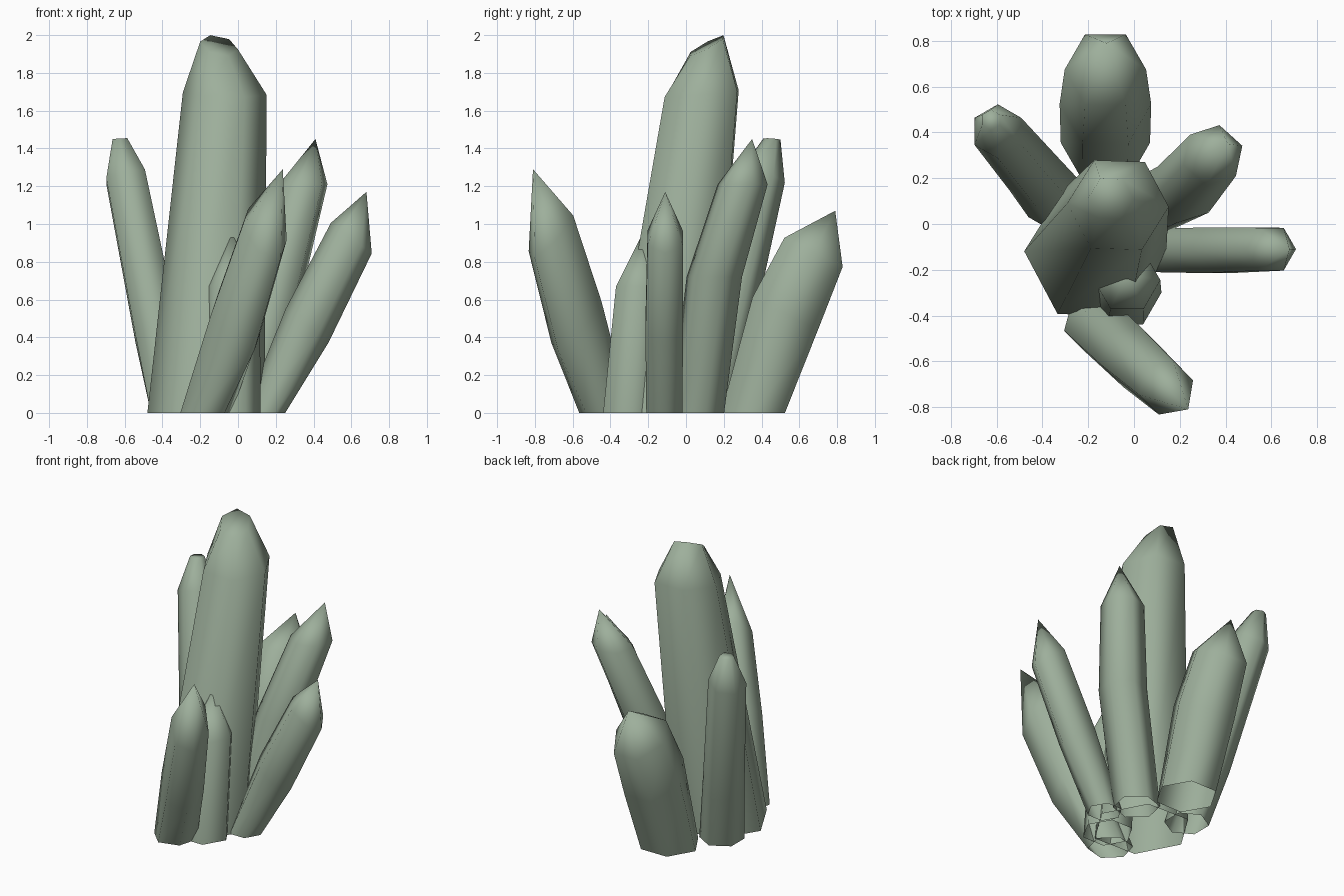
import bpy, bmesh, math
from mathutils import Vector

if "Cube" in bpy.data.objects:
    bpy.data.objects.remove(bpy.data.objects["Cube"])

mat = bpy.data.materials.new("sage green")
mat.diffuse_color = (0.34, 0.43, 0.33, 1)
mat.use_nodes = True
mat.node_tree.nodes["Principled BSDF"].inputs["Base Color"].default_value = mat.diffuse_color


def crystal(name, phase, rings, tip, lean=None):
    """Six-sided open-bottomed shaft. Each ring is (x, y, z, radius, tilt);
    tilt drops the ring on the lean side. tip is a point or a ring."""
    bm = bmesh.new()
    if lean is None:
        lean = (rings[-1][0] - rings[0][0], rings[-1][1] - rings[0][1])
    lean = Vector(lean).normalized()

    def ring(x, y, z, r, k):
        out = []
        for i in range(6):
            a = math.radians(phase + 60 * i)
            o = Vector((r * math.cos(a), r * math.sin(a)))
            out.append(bm.verts.new((x + o.x, y + o.y, z - k * o.dot(lean))))
        return out

    loops = [ring(*r) for r in rings]
    if len(tip) == 5:
        loops.append(ring(*tip))
        bm.faces.new(loops[-1])
    for a, b in zip(loops, loops[1:]):
        for i in range(6):
            j = (i + 1) % 6
            bm.faces.new((a[i], a[j], b[j], b[i]))
    if len(tip) == 3:
        t = bm.verts.new(tip)
        for i in range(6):
            bm.faces.new((loops[-1][i], loops[-1][(i + 1) % 6], t))
    bmesh.ops.recalc_face_normals(bm, faces=bm.faces)
    for f in bm.faces:
        f.smooth = True
    me = bpy.data.meshes.new(name)
    bm.to_mesh(me)
    bm.free()
    me.materials.append(mat)
    bpy.context.collection.objects.link(bpy.data.objects.new(name, me))


# tall centre crystal with a blunt slanted cap
crystal("main_crystal", -2,
        [(-0.17, -0.13, 0, 0.31, 0), (-0.07, 0.083, 1.69, 0.222, -0.08)],
        (-0.1, 0.11, 1.945, 0.1, -0.55), (-0.35, 0.94))
# leaning crystals around it
crystal("right_crystal", 0,
        [(0.14, -0.115, 0, 0.11, 0), (0.365, -0.115, 0.46, 0.115, 0.75),
         (0.6, -0.11, 0.925, 0.108, 0.75)], (0.68, -0.11, 1.17))
crystal("front_crystal", -45,
        [(-0.17, -0.43, 0, 0.14, 0), (-0.01, -0.58, 0.48, 0.138, 1.1),
         (0.14, -0.715, 0.95, 0.122, 1.1)], (0.237, -0.81, 1.29), (0.5, -0.87))
crystal("back_crystal", 0,
        [(-0.125, 0.355, 0, 0.195, 0), (-0.125, 0.525, 0.525, 0.2, 0.5),
         (-0.125, 0.675, 0.85, 0.178, 0.5)], (-0.12, 0.79, 1.07))
crystal("left_crystal", 30,
        [(-0.34, 0.1, 0, 0.14, 0), (-0.43, 0.21, 0.42, 0.13, 0.4),
         (-0.595, 0.405, 1.25, 0.118, 0.35)], (-0.625, 0.455, 1.45, 0.045, 0.1))
crystal("back_right_crystal", 18,
        [(0.03, 0.06, 0, 0.145, 0), (0.215, 0.15, 0.72, 0.15, 0),
         (0.345, 0.3, 1.21, 0.135, 0)], (0.41, 0.35, 1.45))
# small crystal sunk into the front of the main one
crystal("small_crystal", 0,
        [(-0.04, -0.3, 0, 0.16, 0), (-0.03, -0.245, 0.67, 0.145, 0)], (-0.03, -0.22, 0.97))
